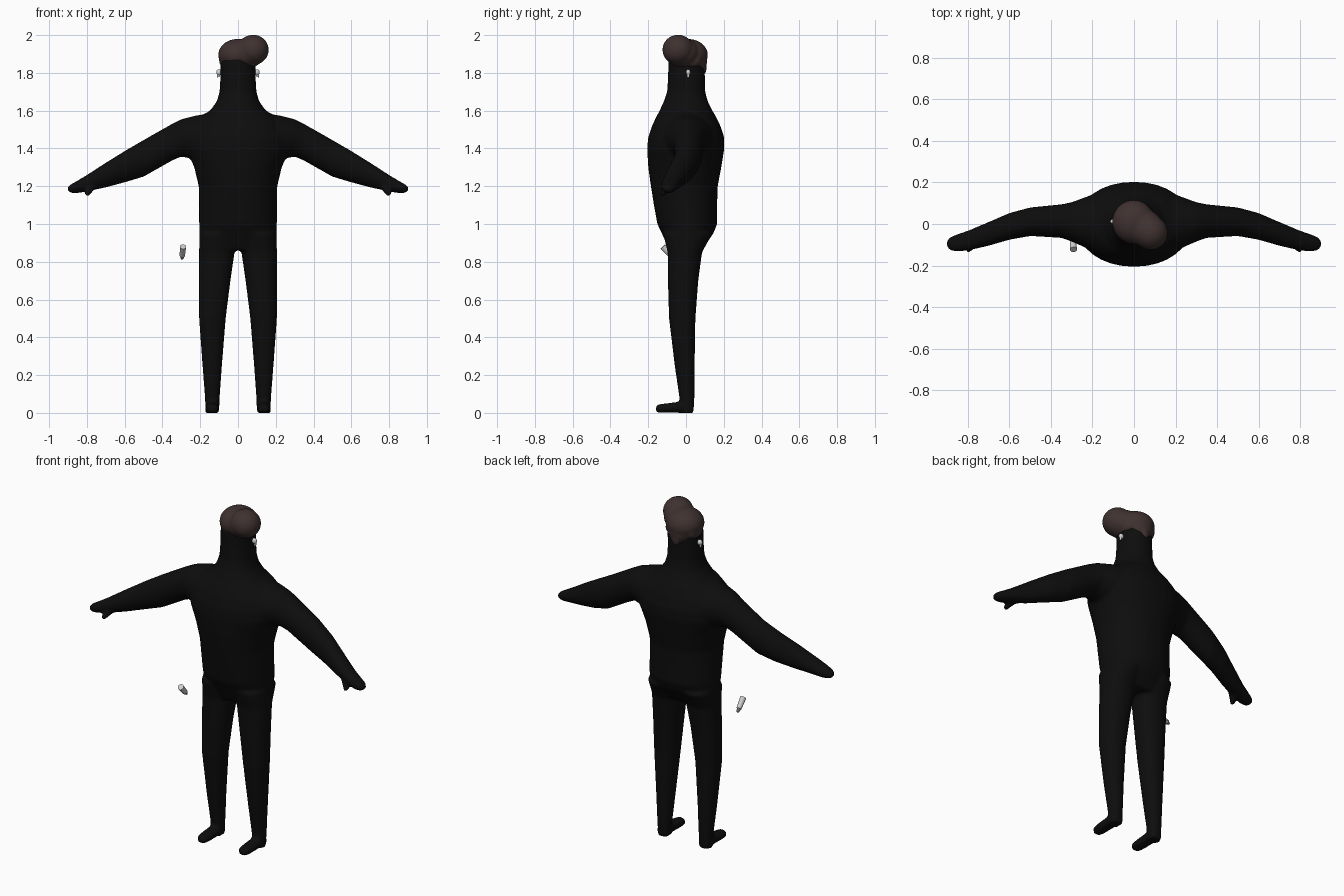
import bpy, bmesh, math
from mathutils import Vector


def material(name, rgb):
    m = bpy.data.materials.new(name)
    m.diffuse_color = (*rgb, 1)
    return m


BLACK = material("black suit", (0.004, 0.004, 0.004))
BROWN = material("dark brown hair", (0.05, 0.031, 0.03))
WHITE = material("pale grey", (0.62, 0.62, 0.61))
GREY = material("dark grey", (0.16, 0.16, 0.16))


def loft(bm, axis, rings, n=32, p=2.2):
    """Skin oval sections: (position, low a, high a, low b, high b)."""
    loops = []
    for t, a0, a1, b0, b1 in rings:
        loop = []
        for i in range(n):
            c, s = math.cos(2 * math.pi * i / n), math.sin(2 * math.pi * i / n)
            a = (a0 + a1) / 2 + (a1 - a0) / 2 * math.copysign(abs(c) ** (2 / p), c)
            b = (b0 + b1) / 2 + (b1 - b0) / 2 * math.copysign(abs(s) ** (2 / p), s)
            loop.append(bm.verts.new((t, a, b) if axis == "x" else (a, b, t) if axis == "z" else (a, t, b)))
        loops.append(loop)
    for u, v in zip(loops, loops[1:]):
        for i in range(n):
            bm.faces.new((u[i], u[(i + 1) % n], v[(i + 1) % n], v[i]))
    bm.faces.new(loops[0])
    bm.faces.new(loops[-1])


def ball(bm, centre, radii):
    new = bmesh.ops.create_uvsphere(bm, u_segments=32, v_segments=20, radius=1)["verts"]
    for v in new:
        v.co = Vector([c + r * k for c, r, k in zip(centre, radii, v.co)])


def rod(bm, start, end, r1, r2, n=20):
    start, end = Vector(start), Vector(end)
    new = bmesh.ops.create_cone(bm, cap_ends=True, segments=n, radius1=r1, radius2=r2,
                                depth=(end - start).length)["verts"]
    q = Vector((0, 0, 1)).rotation_difference(end - start)
    for v in new:
        v.co = q @ v.co + (start + end) / 2


def finish(name, bm, mat, voxel=0, smooth=0):
    bmesh.ops.recalc_face_normals(bm, faces=bm.faces)
    me = bpy.data.meshes.new(name)
    bm.to_mesh(me)
    bm.free()
    me.materials.append(mat)
    ob = bpy.data.objects.new(name, me)
    bpy.context.collection.objects.link(ob)
    bpy.ops.object.select_all(action="DESELECT")
    ob.select_set(True)
    bpy.context.view_layer.objects.active = ob
    if voxel:
        r = ob.modifiers.new("fuse", "REMESH")
        r.mode, r.voxel_size = "VOXEL", voxel
        s = ob.modifiers.new("soften", "SMOOTH")
        s.factor, s.iterations = 0.5, smooth
        bpy.ops.object.modifier_apply(modifier="fuse")
        bpy.ops.object.modifier_apply(modifier="soften")
        bpy.ops.object.shade_smooth()
    else:
        bpy.ops.object.shade_smooth_by_angle(angle=math.radians(40))
    return ob


# Body: torso with neck and head, then both arms and legs fused into one skin
body = bmesh.new()
loft(body, "z", [
    (0.86, -0.19, 0.19, -0.085, 0.085), (0.90, -0.203, 0.203, -0.105, 0.11),
    (0.95, -0.205, 0.205, -0.128, 0.145), (1.00, -0.206, 0.206, -0.152, 0.165),
    (1.10, -0.206, 0.206, -0.17, 0.165), (1.20, -0.208, 0.208, -0.186, 0.168),
    (1.30, -0.232, 0.232, -0.2, 0.187), (1.40, -0.275, 0.275, -0.206, 0.203),
    (1.46, -0.275, 0.275, -0.2, 0.202), (1.52, -0.25, 0.25, -0.18, 0.182),
    (1.57, -0.2, 0.2, -0.156, 0.158), (1.60, -0.148, 0.148, -0.14, 0.14),
    (1.65, -0.112, 0.112, -0.117, 0.115), (1.70, -0.098, 0.098, -0.1, 0.102),
    (1.78, -0.093, 0.093, -0.095, 0.1), (1.86, -0.092, 0.092, -0.094, 0.098),
    (1.91, -0.075, 0.075, -0.08, 0.08)], p=2.1)
ARM = [(0.15, -0.14, 0.15, 1.33, 1.585), (0.22, -0.12, 0.135, 1.34, 1.575),
       (0.30, -0.085, 0.105, 1.357, 1.555), (0.35, -0.067, 0.095, 1.335, 1.53),
       (0.50, -0.058, 0.08, 1.25, 1.445), (0.60, -0.076, 0.053, 1.22, 1.387),
       (0.70, -0.105, 0.01, 1.193, 1.325), (0.80, -0.128, -0.032, 1.172, 1.26),
       (0.85, -0.134, -0.048, 1.163, 1.23), (0.885, -0.128, -0.062, 1.164, 1.21),
       (0.90, -0.115, -0.078, 1.172, 1.2)]
LEG = [(0.95, 0.0, 0.205, -0.122, 0.14), (0.85, 0.018, 0.206, -0.097, 0.085),
       (0.70, 0.04, 0.208, -0.096, 0.065), (0.50, 0.065, 0.206, -0.09, 0.05),
       (0.25, 0.085, 0.188, -0.06, 0.046), (0.08, 0.097, 0.175, -0.035, 0.045),
       (0.0, 0.1, 0.172, -0.03, 0.04)]
FOOT = [(-0.16, 0.12, 0.15, 0.005, 0.035), (-0.148, 0.105, 0.166, 0.0, 0.045),
        (-0.11, 0.1, 0.172, 0.0, 0.05), (-0.04, 0.1, 0.172, 0.0, 0.058),
        (0.02, 0.1, 0.172, 0.0, 0.06), (0.04, 0.11, 0.162, 0.0, 0.05)]
for s in (1, -1):
    loft(body, "x", [(s * t, *r) for t, *r in ARM], p=2)
    loft(body, "z", [(t, s * a, s * b, c, d) for t, a, b, c, d in LEG])
    loft(body, "y", [(t, s * a, s * b, c, d) for t, a, b, c, d in FOOT])
    # thumb
    rod(body, (s * 0.775, -0.095, 1.2), (s * 0.802, -0.128, 1.152), 0.024, 0.013)
finish("body", body, BLACK, 0.009, 6)

# Hair: round cap, swept-up quiff to one side, nape point
hair = bmesh.new()
ball(hair, (-0.002, 0.01, 1.895), (0.103, 0.106, 0.085))
ball(hair, (0.08, -0.042, 1.922), (0.083, 0.083, 0.08))
ball(hair, (0.05, -0.02, 1.905), (0.09, 0.09, 0.08))
ball(hair, (0.0, 0.06, 1.865), (0.07, 0.052, 0.07))
ball(hair, (0.0, 0.085, 1.83), (0.03, 0.025, 0.045))
for s in (1, -1):
    ball(hair, (s * 0.07, 0.02, 1.865), (0.03, 0.06, 0.04))
finish("hair", hair, BROWN, 0.007, 8)

# Ear buds with short stems
for s, side in ((1, "left"), (-1, "right")):
    bud = bmesh.new()
    ball(bud, (s * 0.1, 0.012, 1.803), (0.015, 0.012, 0.016))
    rod(bud, (s * 0.107, 0.012, 1.81), (s * 0.104, 0.012, 1.777), 0.007, 0.006, 12)
    finish(side + "_ear_bud", bud, WHITE)

# Small tapered stick floating beside the hip
top, mid, end = (-0.291, -0.123, 0.88), (-0.295, -0.077, 0.832), (-0.296, -0.062, 0.816)
stick = bmesh.new()
rod(stick, top, mid, 0.017, 0.014)
finish("stick", stick, WHITE)
tip = bmesh.new()
rod(tip, mid, end, 0.011, 0.007)
finish("stick_tip", tip, GREY)
